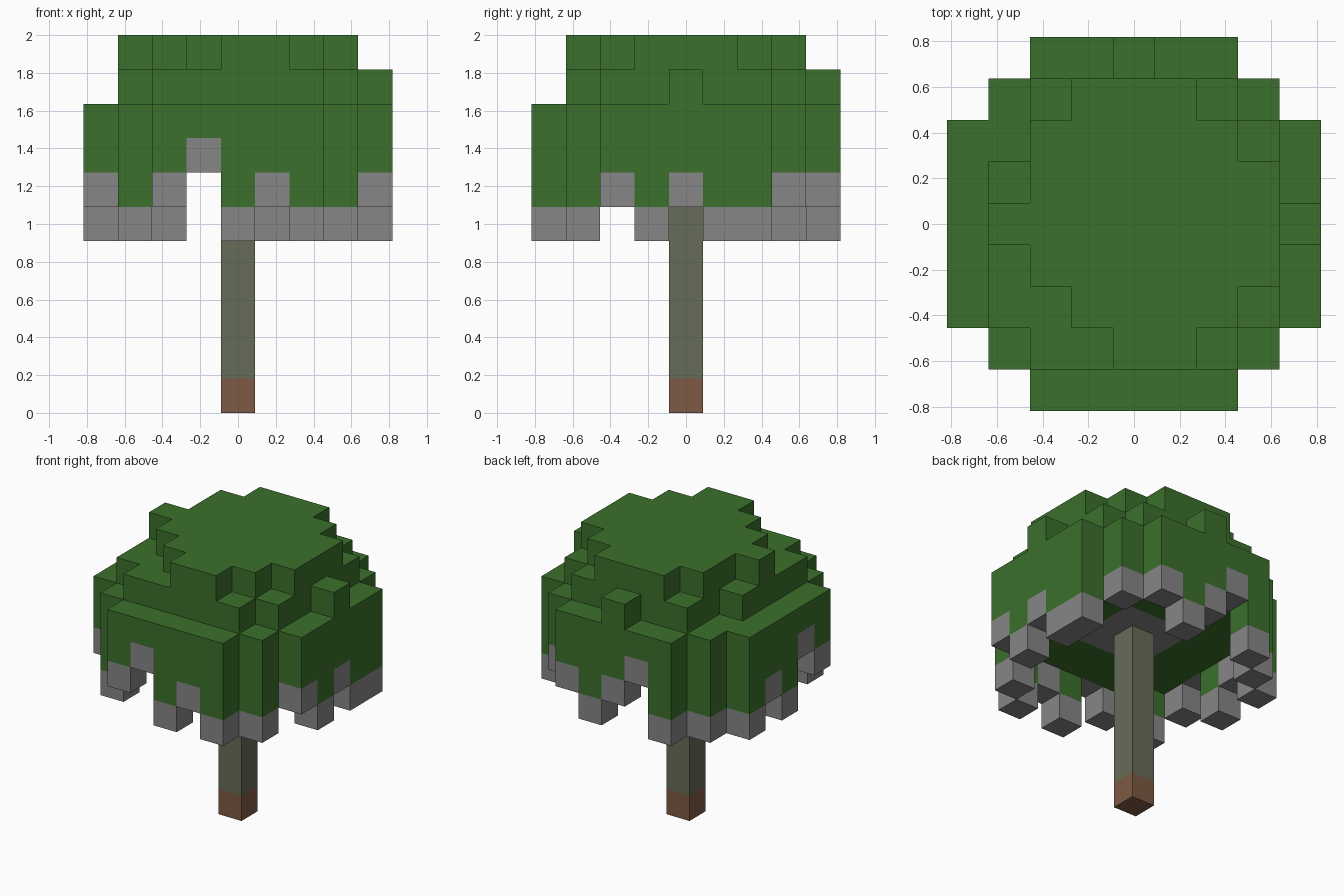
import bpy, bmesh, math
from mathutils import Vector

if "Cube" in bpy.data.objects:
    bpy.data.objects.remove(bpy.data.objects["Cube"], do_unlink=True)

UNIT = 2 / 11  # edge of one block


def material(name, rgb):
    mat = bpy.data.materials.new(name)
    mat.use_nodes = True
    colour = (*rgb, 1)
    mat.diffuse_color = colour
    mat.node_tree.nodes["Principled BSDF"].inputs["Base Color"].default_value = colour
    return mat


GREEN = material("leaf green", (0.044, 0.16, 0.025))
GRAY = material("hanging leaf gray", (0.24, 0.24, 0.24))
BARK = material("bark gray green", (0.134, 0.15, 0.098))
BROWN = material("root brown", (0.205, 0.102, 0.058))


def block_mesh(name, cells, mats):
    """Join unit blocks {(x, y, z): material index} into one outer surface."""
    bm = bmesh.new()
    for cell, index in cells.items():
        centre = Vector(cell) + Vector((0, 0, 0.5))
        for axis in range(3):
            for sign in (-1, 1):
                normal = Vector((0, 0, 0))
                normal[axis] = sign
                beside = tuple(int(c + n) for c, n in zip(cell, normal))
                if beside in cells:
                    continue
                u = Vector((0, 0, 0))
                u[(axis + 1) % 3] = 0.5
                v = normal.cross(u)
                mid = centre + normal / 2
                ring = (mid - u - v, mid + u - v, mid + u + v, mid - u + v)
                face = bm.faces.new([bm.verts.new(p * UNIT) for p in ring])
                face.material_index = index
    bmesh.ops.remove_doubles(bm, verts=bm.verts, dist=UNIT / 100)
    bmesh.ops.dissolve_limit(bm, angle_limit=math.radians(1), verts=bm.verts,
                             edges=bm.edges, delimit={'MATERIAL'})
    mesh = bpy.data.meshes.new(name)
    bm.to_mesh(mesh)
    bm.free()
    for mat in mats:
        mesh.materials.append(mat)
    obj = bpy.data.objects.new(name, mesh)
    bpy.context.collection.objects.link(obj)
    return obj


# Canopy plans, back row first: r rim, s shoulder, c crown
TOP = {"r": 9, "s": 10, "c": 11}
top_plan = """
..rrsrr..
.rscccsr.
rrcccccsr
rsccccccr
rcccccccs
rsccccccr
rssccccsr
.rssccsr.
..rrrrr..""".split()

# Undersides: l long, m medium, h high fringe, k gray ceiling, i green ceiling
BOTTOM = {"l": 5, "m": 6, "h": 7, "k": 7, "i": 7}
bottom_plan = """
..lhmlm..
.liiiiim.
liiiiiiil
miikkkiil
liikkkiim
hiikkkiil
miiiiiiim
.liiiiil.
..mhlml..""".split()

# Canopy: each column is green with a gray lowest block where it hangs
leaves = {}
for row, (tops, bottoms) in enumerate(zip(top_plan, bottom_plan)):
    for col, (t, b) in enumerate(zip(tops, bottoms)):
        if t == ".":
            continue
        low = BOTTOM[b]
        for z in range(low, TOP[t]):
            leaves[col - 4, 4 - row, z] = int(z == low and b != "i")
block_mesh("canopy", leaves, [GREEN, GRAY])

# Trunk with a brown lowest block
trunk = {(0, 0, z): int(z == 0) for z in range(7)}
block_mesh("trunk", trunk, [BARK, BROWN])
